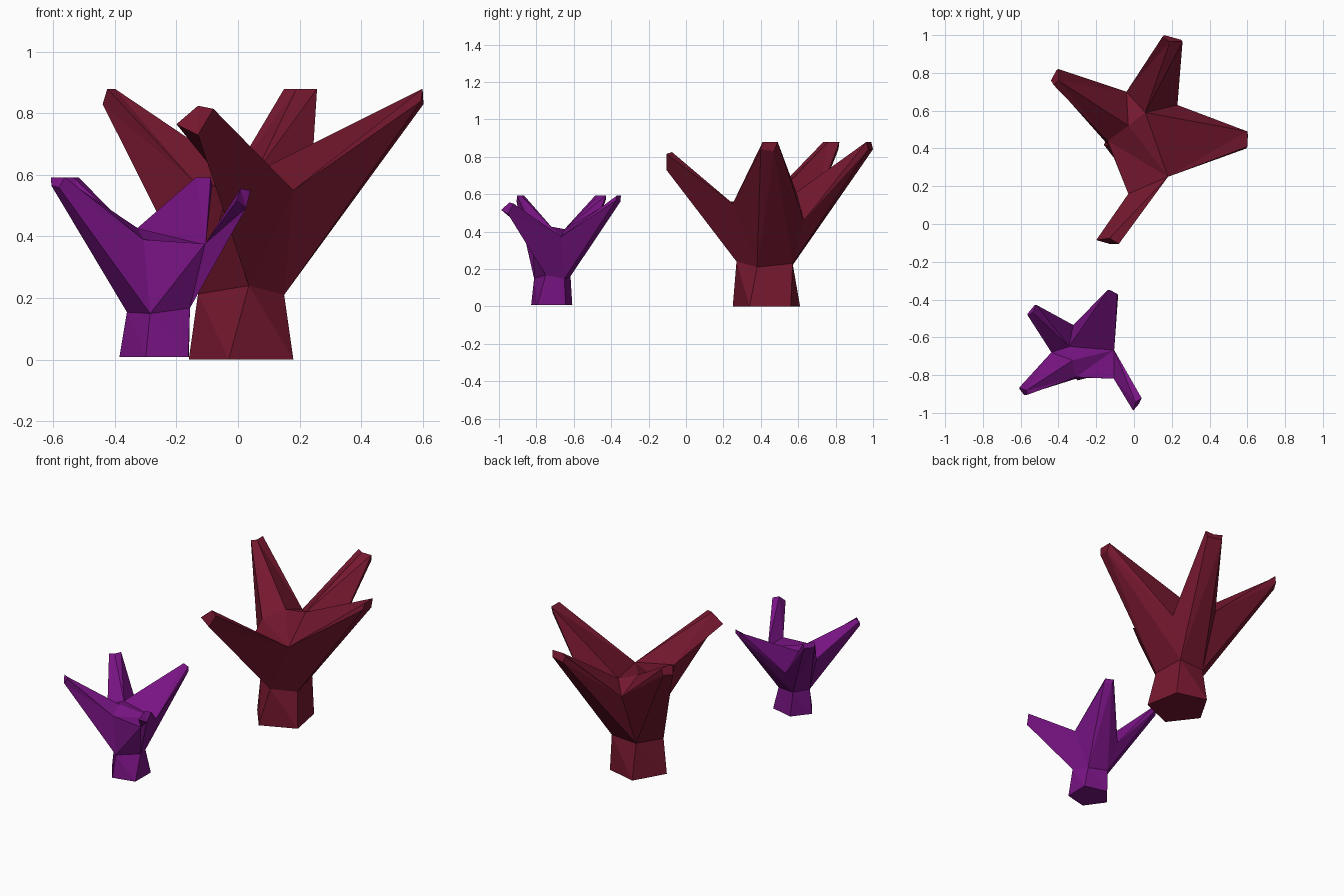
import bpy, bmesh, math
from mathutils import Vector, Matrix

if "Cube" in bpy.data.objects:
    bpy.data.objects.remove(bpy.data.objects["Cube"])

CENTRE = Vector((0.01, 0.43, 0))

# Trunk rings: five base corners and five neck corners
BASE = [(-.03, .25, 0), (.18, .34, 0), (.14, .56, 0), (-.05, .61, 0), (-.16, .42, 0)]
NECK = [(.035, .27, .24), (.15, .38, .21), (.12, .57, .23), (-.05, .57, .22), (-.13, .41, .213)]
# Crotches between the branches, and the middle of the crown
CROWN = {
    "P": (-.03, .16, .555), "Q": (-.14, .44, .575), "CD": (.18, .25, .55),
    "BC": (.23, .63, .46), "AB": (-.04, .70, .56),
    "T1": (.06, .59, .61), "T2": (-.03, .52, .63),
}
# Each branch: root loop and the matching tip corners
BRANCHES = [
    ("BC T1 CD N1 N2", [(.60, .49, .88), (.60, .49, .88), (.60, .41, .88),
                        (.595, .40, .84), (.603, .47, .83)]),
    ("AB T1 BC N2 N3", [(.15, .99, .88), (.19, .965, .88), (.257, .965, .88),
                        (.25, .975, .84), (.16, 1.0, .84)]),
    ("Q T2 AB N3 N4", [(-.425, .735, .88), (-.40, .76, .88), (-.40, .82, .88),
                       (-.41, .815, .84), (-.44, .76, .83)]),
    ("P CD CD N0", [(-.20, -.085, .765), (-.13, -.075, .825),
                    (-.08, -.105, .815), (-.13, -.105, .73)]),
]
# Crown and shoulder faces between the branches
CORE = ["P CD T2 Q", "T1 T2 CD", "T1 T2 AB", "P Q N4", "P N4 N0", "CD N0 N1"]


def coral(name, color, location, scale, turn):
    bm = bmesh.new()

    def vert(p):
        return bm.verts.new(Vector(p) - CENTRE)

    def face(vs):
        vs = list(dict.fromkeys(vs))
        if len(vs) > 2:
            bm.faces.new(vs)

    v = {k: vert(p) for k, p in CROWN.items()}
    v.update({f"N{i}": vert(p) for i, p in enumerate(NECK)})
    # Trunk
    base = [vert(p) for p in BASE]
    face(base)
    for i in range(5):
        j = (i + 1) % 5
        face([base[i], base[j], v[f"N{j}"], v[f"N{i}"]])
    for names in CORE:
        face([v[n] for n in names.split()])
    # Branches lofted from root loop to tip
    for names, pts in BRANCHES:
        root = [v[n] for n in names.split()]
        made = {p: vert(p) for p in pts}
        tip = [made[p] for p in pts]
        n = len(root)
        for i in range(n):
            j = (i + 1) % n
            face([root[i], root[j], tip[j], tip[i]])
        face(tip)
    bmesh.ops.triangulate(bm, faces=[f for f in bm.faces if len(f.verts) == 4])
    bmesh.ops.recalc_face_normals(bm, faces=bm.faces)
    bm.transform(Matrix.Translation(location) @ Matrix.Rotation(math.radians(turn), 4, 'Z')
                 @ Matrix.Scale(scale, 4))
    mesh = bpy.data.meshes.new(name)
    bm.to_mesh(mesh)
    bm.free()
    mat = bpy.data.materials.new(name + "_color")
    mat.diffuse_color = color
    mat.use_nodes = True
    mat.node_tree.nodes["Principled BSDF"].inputs["Base Color"].default_value = mat.diffuse_color
    mesh.materials.append(mat)
    ob = bpy.data.objects.new(name, mesh)
    bpy.context.collection.objects.link(ob)
    return ob


coral("large_red_coral", (0.18, 0.009, 0.028, 1), CENTRE, 1.0, 0)
coral("small_purple_coral", (0.19, 0.007, 0.23, 1), (-0.26, -0.722, 0.008), 0.664, 66)
